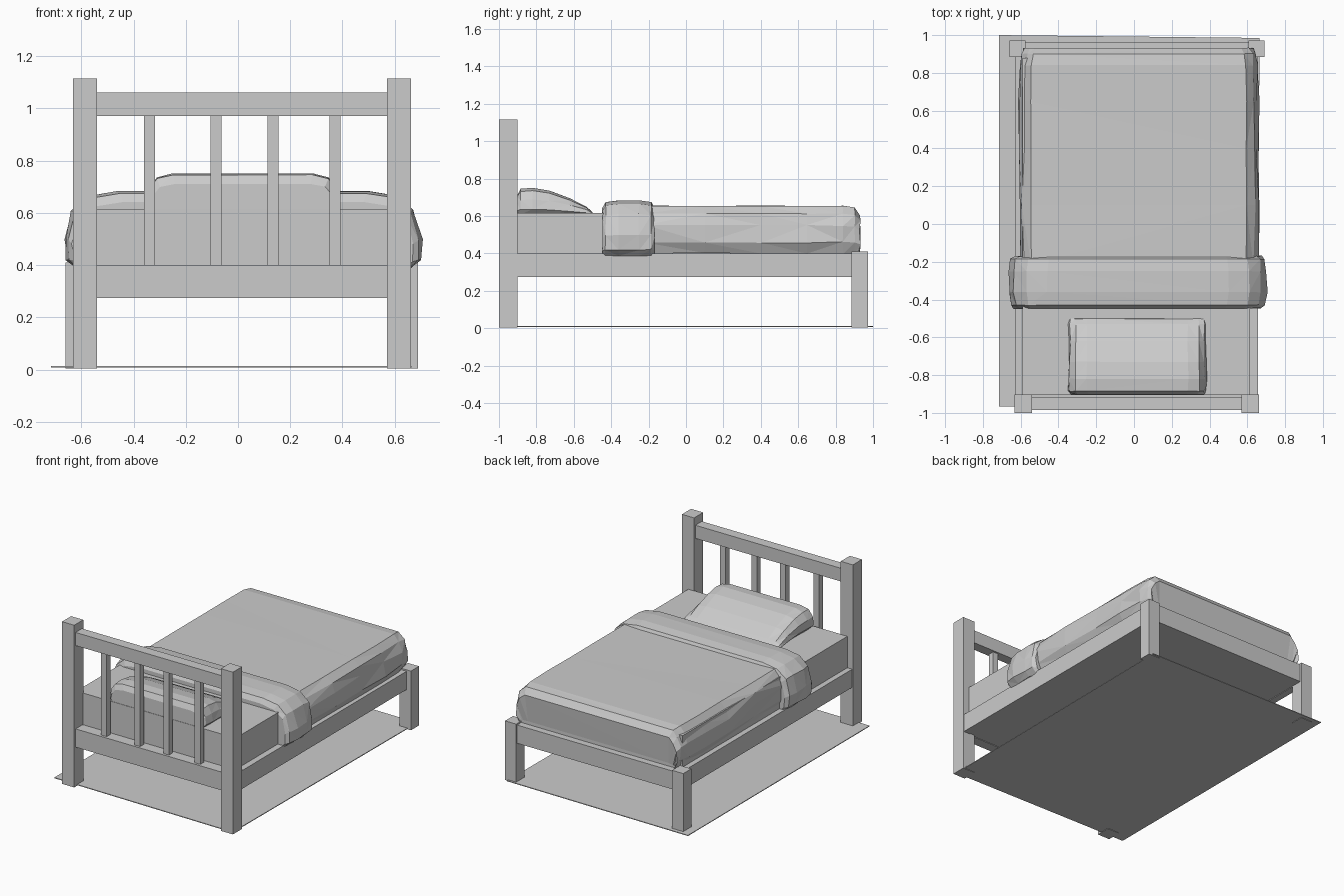
import bpy, bmesh, random

random.seed(4)
CX = 0.015          # centre line of the bed


def mesh_object(name, verts, faces, bevel=0.0, tri=False):
    me = bpy.data.meshes.new(name)
    me.from_pydata(verts, [], faces)
    bm = bmesh.new()
    bm.from_mesh(me)
    bmesh.ops.recalc_face_normals(bm, faces=bm.faces)
    if tri:
        bmesh.ops.triangulate(bm, faces=[f for f in bm.faces if len(f.verts) == 4])
    bm.to_mesh(me)
    bm.free()
    ob = bpy.data.objects.new(name, me)
    bpy.context.collection.objects.link(ob)
    return ob


def box(name, x0, x1, y0, y1, z0, z1):
    v = [(x, y, z) for x in (x0, x1) for y in (y0, y1) for z in (z0, z1)]
    f = [(0, 1, 3, 2), (4, 6, 7, 5), (0, 4, 5, 1), (2, 3, 7, 6), (0, 2, 6, 4), (1, 5, 7, 3)]
    return mesh_object(name, v, f)


def cover(name, cx, section, stations, jitter):
    """Soft cover: half section (x, z) mirrored, lofted along y.
    Each station is (y, x scale, height scale) measured from the base."""
    base = section[0][1]
    ring = section + [(-x, z) for x, z in reversed(section)]
    n = len(ring)
    verts = []
    for y, sx, sz in stations:
        for x, z in ring:
            side = z < section[-1][1] - 0.03      # crumple the sides only
            j = jitter if side else 0.002
            verts.append((cx + x * sx + random.uniform(-j, j),
                          y + random.uniform(-j, j) * 0.5,
                          base + (z - base) * sz + random.uniform(-j, j) * 0.4))
    faces = []
    for s in range(len(stations) - 1):
        for i in range(n):
            a, b = s * n + i, s * n + (i + 1) % n
            faces.append((a, b, b + n, a + n))
    faces.append(tuple(range(n)))
    last = (len(stations) - 1) * n
    faces.append(tuple(range(last, last + n)))
    return mesh_object(name, verts, faces, tri=True)


# Posts
for side, label in ((-1, "left"), (1, "right")):
    a, b = sorted((CX + side * 0.555, CX + side * 0.647))
    box(label + "_headboard_post", a, b, -1.0, -0.902, 0.005, 1.115)
    a, b = sorted((CX + side * 0.59, CX + side * 0.675))
    box(label + "_foot_post", a, b, 0.885, 0.972, 0.005, 0.41)
    # Side rails
    a, b = sorted((CX + side * 0.595, CX + side * 0.642))
    box(label + "_side_rail", a, b, -0.91, 0.89, 0.275, 0.40)

# Headboard rails and slats
box("headboard_top_rail", -0.55, 0.58, -0.985, -0.915, 0.97, 1.06)
box("headboard_lower_rail", -0.55, 0.58, -0.985, -0.915, 0.275, 0.40)
for i, x in enumerate((-0.338, -0.084, 0.134, 0.371)):
    box("headboard_slat_%d" % (i + 1), x - 0.021, x + 0.021, -0.968, -0.928, 0.39, 0.975)

# Foot rail and bed base
box("foot_rail", -0.59, 0.62, 0.895, 0.962, 0.275, 0.40)
box("bed_base", -0.59, 0.62, -0.92, 0.90, 0.279, 0.398)

# Mattress
box("mattress", -0.59, 0.615, -0.905, 0.88, 0.395, 0.615)

# Blanket
cover("blanket", 0.025,
      [(0.605, 0.40), (0.632, 0.46), (0.63, 0.55), (0.612, 0.615), (0.57, 0.655)],
      [(-0.22, 1, 1), (0.1, 1, 1), (0.4, 1, 1), (0.65, 1, 1), (0.84, 0.995, 1),
       (0.90, 0.975, 0.965), (0.93, 0.955, 0.80), (0.915, 0.93, 0.08)], 0.009)

# Folded-over band of the blanket
cover("folded_blanket", 0.02,
      [(0.64, 0.385), (0.676, 0.42), (0.684, 0.50), (0.655, 0.61), (0.59, 0.665), (0.48, 0.683)],
      [(-0.448, 0.955, 0.86), (-0.43, 0.985, 0.97), (-0.36, 1, 1), (-0.25, 1, 1),
       (-0.185, 0.985, 0.97), (-0.17, 0.955, 0.88)], 0.006)

# Pillow
cover("pillow", 0.018,
      [(0.345, 0.61), (0.367, 0.635), (0.36, 0.69), (0.33, 0.735), (0.27, 0.75)],
      [(-0.902, 0.96, 0.72), (-0.885, 0.99, 0.97), (-0.82, 1, 1.0), (-0.73, 0.99, 0.90),
       (-0.62, 0.985, 0.60), (-0.53, 0.99, 0.27), (-0.502, 0.98, 0.08)], 0.004)

# Floor mat
mesh_object("floor_mat",
            [(-0.715, -0.965, 0.008), (0.65, -0.985, 0.008), (0.665, 0.985, 0.008), (-0.715, 1.0, 0.008),
             (-0.715, -0.965, 0.013), (0.65, -0.985, 0.013), (0.665, 0.985, 0.013), (-0.715, 1.0, 0.013)],
            [(0, 1, 2, 3), (4, 5, 6, 7), (0, 1, 5, 4), (1, 2, 6, 5), (2, 3, 7, 6), (3, 0, 4, 7)])
